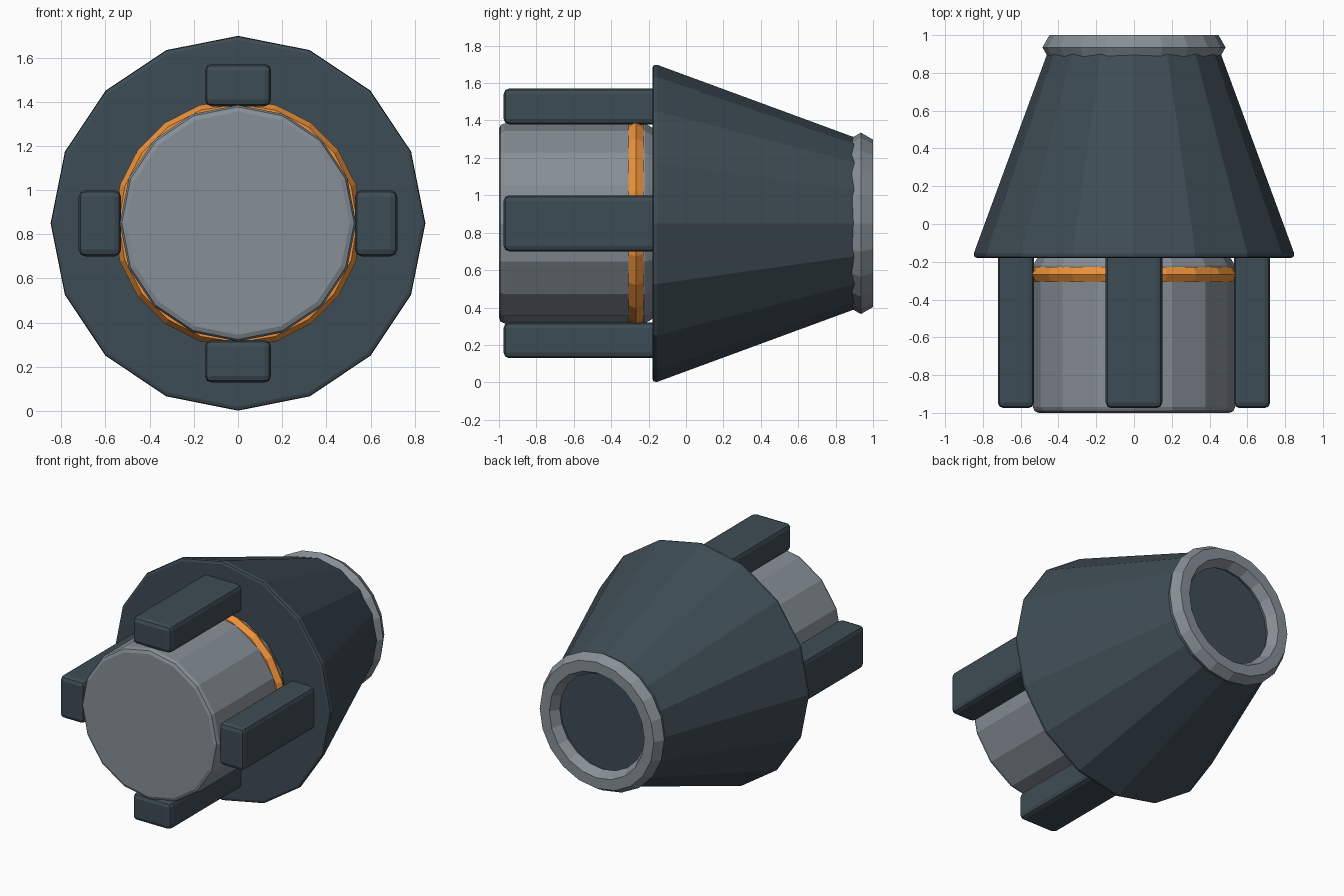
import bpy, bmesh
from math import pi, sin, cos
from mathutils import Matrix

if "Cube" in bpy.data.objects:
    bpy.data.objects.remove(bpy.data.objects["Cube"])

CZ = 0.85  # height of the central axis, which runs along y


def material(name, rgb):
    m = bpy.data.materials.new(name)
    m.diffuse_color = (*rgb, 1)
    m.use_nodes = True
    m.node_tree.nodes["Principled BSDF"].inputs["Base Color"].default_value = m.diffuse_color
    return m


slate = material("slate", (0.048, 0.072, 0.09))
steel = material("steel", (0.24, 0.275, 0.305))
orange = material("orange", (0.85, 0.29, 0.045))


def finish(bm, name, mat):
    bmesh.ops.recalc_face_normals(bm, faces=bm.faces)
    me = bpy.data.meshes.new(name)
    bm.to_mesh(me)
    bm.free()
    me.materials.append(mat)
    ob = bpy.data.objects.new(name, me)
    ob.location.z = CZ
    bpy.context.collection.objects.link(ob)
    return ob


def lathe(name, profile, sides, mat, closed=False):
    """Revolve (radius, y) points about y; cap the ends unless closed."""
    bm = bmesh.new()
    rings = [[bm.verts.new((r * cos(2 * pi * i / sides), y, r * sin(2 * pi * i / sides)))
              for i in range(sides)] for r, y in profile]
    pairs = list(zip(rings, rings[1:]))
    if closed:
        pairs.append((rings[-1], rings[0]))
    else:
        bm.faces.new(rings[0])
        bm.faces.new(rings[-1])
    for a, b in pairs:
        for i in range(sides):
            j = (i + 1) % sides
            bm.faces.new((a[i], a[j], b[j], b[i]))
    return finish(bm, name, mat)


def ring(name, major, minor, y, mat):
    section = [(major + minor * cos(k * pi / 3), y + minor * sin(k * pi / 3)) for k in range(6)]
    return lathe(name, section, 20, mat, closed=True)


# Flared nozzle cone
lathe("nozzle_cone", [(0.83, -0.18), (0.845, -0.174), (0.848, -0.155), (0.46, 0.9)], 16, slate)

# Engine body in front of the cone
lathe("engine_body", [(0.505, -1.0), (0.526, -0.991), (0.535, -0.97),
                      (0.535, -0.22), (0.505, -0.17)], 16, steel)

# Rim at the rear and coloured band on the body
ring("rear_rim", 0.41, 0.075, 0.935, steel)
ring("body_band", 0.516, 0.046, -0.268, orange)

# Four bevelled rails around the body
for n in range(4):
    bm = bmesh.new()
    bmesh.ops.create_cube(bm, size=1, matrix=Matrix.Translation((0, -0.56, 0.625))
                          @ Matrix.Diagonal((0.3, 0.83, 0.192, 1)))
    bmesh.ops.bevel(bm, geom=bm.edges[:], offset=0.03, segments=2, profile=0.5, affect='EDGES')
    bm.transform(Matrix.Rotation(n * pi / 2, 4, 'Y'))
    finish(bm, f"rail_{n + 1}", slate)
